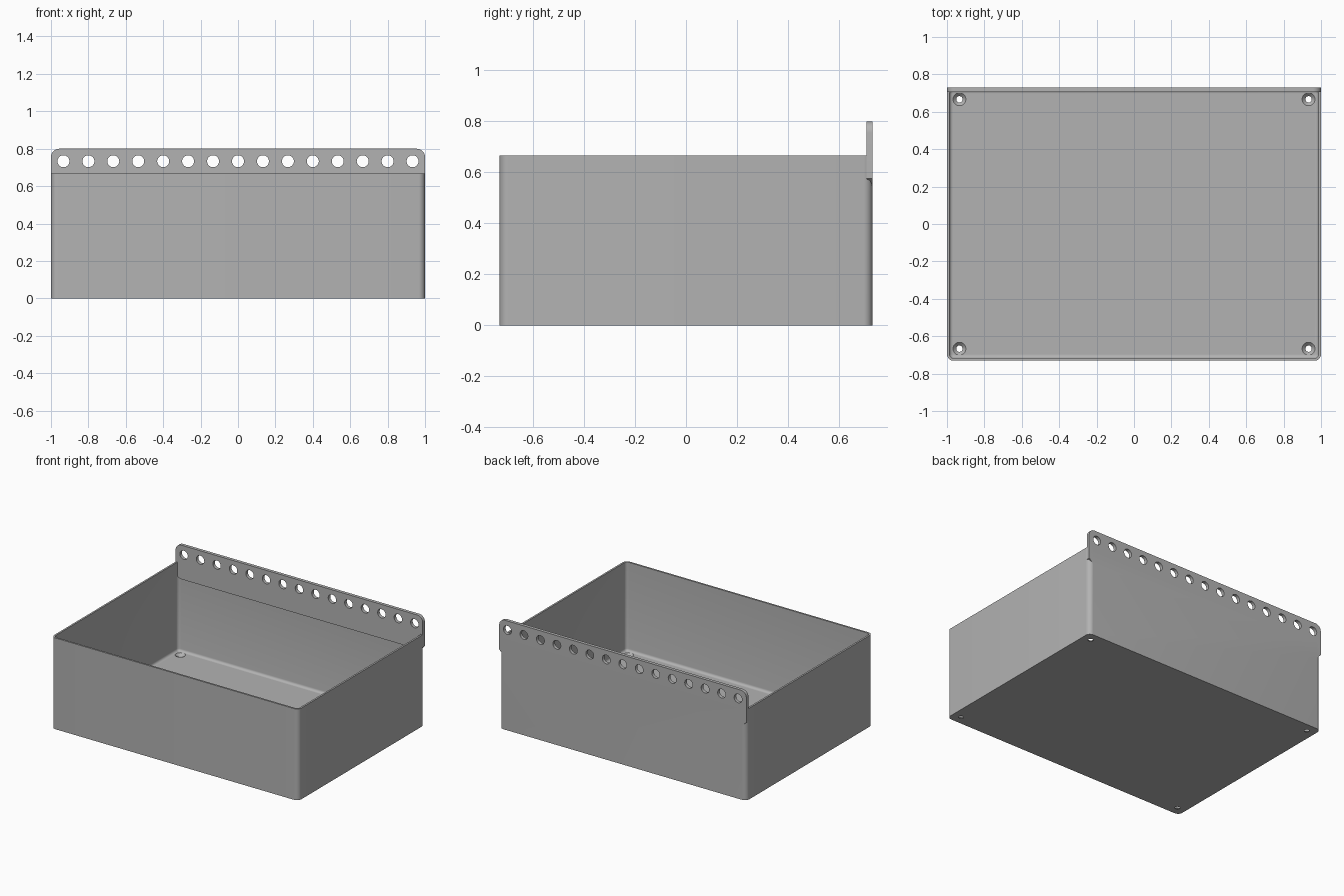
import bpy, bmesh
from math import cos, sin, pi, radians
from mathutils import Matrix

if "Cube" in bpy.data.objects:
    bpy.data.objects.remove(bpy.data.objects["Cube"], do_unlink=True)

HX, HY, HEIGHT = 1.0, 0.731, 0.667      # half width, half depth, bin height
WALL, FLOOR, RADIUS = 0.0133, 0.018, 0.035
RAIL_TOP, RAIL_THICK, PITCH = 0.8, 0.024, 2 / 15

grey = bpy.data.materials.new("grey plastic")
grey.use_nodes = True
colour = (0.45, 0.45, 0.45, 1)
grey.diffuse_color = colour
grey.node_tree.nodes["Principled BSDF"].inputs["Base Color"].default_value = colour


def make_object(name, bm):
    bmesh.ops.recalc_face_normals(bm, faces=bm.faces)
    mesh = bpy.data.meshes.new(name)
    bm.to_mesh(mesh)
    bm.free()
    mesh.materials.append(grey)
    obj = bpy.data.objects.new(name, mesh)
    bpy.context.collection.objects.link(obj)
    return obj


def arc(cx, cy, r, start, steps=8):
    return [(cx + r * cos(start + pi / 2 * i / steps),
             cy + r * sin(start + pi / 2 * i / steps)) for i in range(steps + 1)]


def prism(name, outline, vector):
    bm = bmesh.new()
    face = bm.faces.new([bm.verts.new(p) for p in outline])
    side = bmesh.ops.extrude_face_region(bm, geom=[face])["geom"]
    bmesh.ops.translate(bm, vec=vector,
                        verts=[v for v in side if isinstance(v, bmesh.types.BMVert)])
    return make_object(name, bm)


def rounded_box(name, hx, hy, r, z0, z1):
    corners = [(1, 1), (-1, 1), (-1, -1), (1, -1)]
    points = []
    for k, (sx, sy) in enumerate(corners):
        points += arc(sx * (hx - r), sy * (hy - r), r, k * pi / 2)
    return prism(name, [(x, y, z0) for x, y in points], (0, 0, z1 - z0))


def add_cone(bm, place, r1, r2, depth):
    bmesh.ops.create_cone(bm, cap_ends=True, segments=32, radius1=r1,
                          radius2=r2, depth=depth, matrix=place)


def combine(target, other, operation):
    mod = target.modifiers.new("combine", "BOOLEAN")
    mod.operation, mod.solver, mod.object = operation, "EXACT", other
    bpy.ops.object.select_all(action="DESELECT")
    bpy.context.view_layer.objects.active = target
    target.select_set(True)
    bpy.ops.object.modifier_apply(modifier=mod.name)
    bpy.data.objects.remove(other, do_unlink=True)


# Open bin: rounded body minus a cavity with a filleted floor edge
storage_bin = rounded_box("storage_bin", HX, HY, RADIUS, 0, HEIGHT)
cavity = rounded_box("cavity", HX - WALL, HY - WALL, RADIUS - WALL, FLOOR, 1)
bm = bmesh.new()
bm.from_mesh(cavity.data)
rim = [e for e in bm.edges if all(v.co.z < FLOOR + 0.01 for v in e.verts)]
bmesh.ops.bevel(bm, geom=rim, offset=0.018, segments=4, profile=0.5, affect="EDGES")
bm.to_mesh(cavity.data)
bm.free()
combine(storage_bin, cavity, "DIFFERENCE")

# Hanging rail: rounded top corners, chamfered lower corners
top_r, low = 0.045, 0.54
outline = arc(HX - top_r, RAIL_TOP - top_r, top_r, 0)
outline += arc(-HX + top_r, RAIL_TOP - top_r, top_r, pi / 2)
outline += [(-HX, low + RADIUS), (-HX + RADIUS, low),
            (HX - RADIUS, low), (HX, low + RADIUS)]
rail = prism("rail", [(x, HY - RAIL_THICK, z) for x, z in outline], (0, RAIL_THICK, 0))
for v in rail.data.vertices:           # sloped underside inside the bin
    if v.co.y < HY - 0.01 and v.co.z < low + 0.01:
        v.co.z += 0.011
combine(storage_bin, rail, "UNION")

# Row of round holes in the rail
bm = bmesh.new()
for i in range(-7, 8):
    place = Matrix.Translation((i * PITCH, HY, 0.733)) @ Matrix.Rotation(pi / 2, 4, "X")
    add_cone(bm, place, 0.032, 0.032, 0.2)
combine(storage_bin, make_object("rail_holes", bm), "DIFFERENCE")

# Countersunk screw holes in the floor corners
for depth, r1, r2, z in ((0.2, 0.017, 0.017, 0), (0.02, 0.015, 0.035, FLOOR - 0.0095)):
    bm = bmesh.new()
    for sx in (-1, 1):
        for sy in (-1, 1):
            add_cone(bm, Matrix.Translation((sx * 7 * PITCH, sy * 5 * PITCH, z)), r1, r2, depth)
    combine(storage_bin, make_object("screw_holes", bm), "DIFFERENCE")

bpy.ops.object.shade_smooth_by_angle(angle=radians(30))
